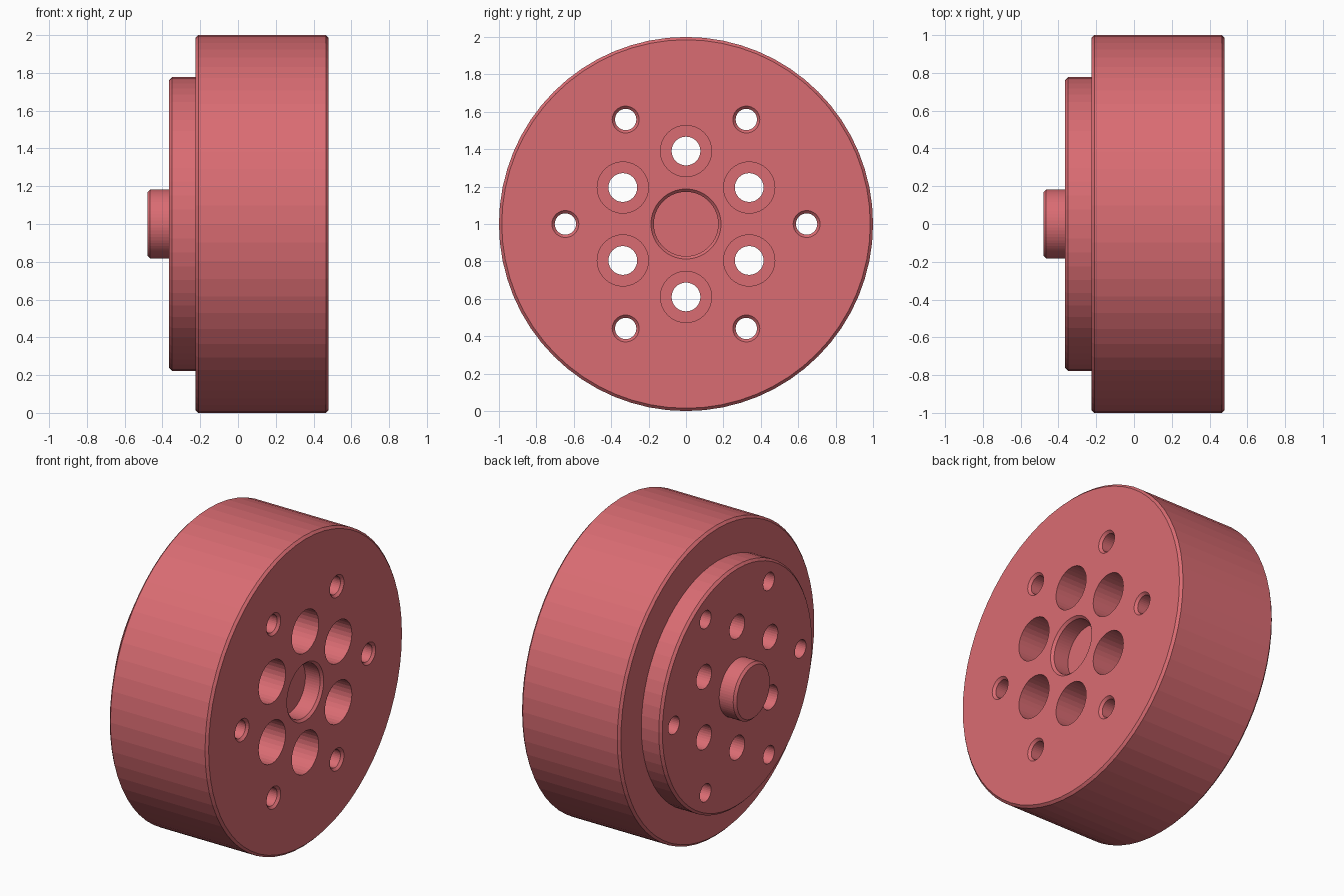
import bpy, bmesh
from math import cos, sin, tau, radians

if "Cube" in bpy.data.objects:
    bpy.data.objects.remove(bpy.data.objects["Cube"])

AXIS_Z = 1.0   # height of the wheel's axis, which runs along x
BEV = 0.015


def lathe(bm, profile, segs, y=0.0, z=AXIS_Z):
    """Revolve (x, radius) points around an x-parallel axis; both ends get a cap."""
    rings = [[bm.verts.new((x, y + r * cos(tau * i / segs), z + r * sin(tau * i / segs)))
              for i in range(segs)] for x, r in profile]
    for a, b in zip(rings, rings[1:]):
        for i in range(segs):
            j = (i + 1) % segs
            bm.faces.new((a[i], a[j], b[j], b[i]))
    bm.faces.new(rings[0])
    bm.faces.new(rings[-1])


def finish(bm, name):
    bmesh.ops.recalc_face_normals(bm, faces=bm.faces)
    mesh = bpy.data.meshes.new(name)
    bm.to_mesh(mesh)
    bm.free()
    obj = bpy.data.objects.new(name, mesh)
    bpy.context.collection.objects.link(obj)
    return obj


# Body: centre boss, hub step, main disc and round socket in the right face
bm = bmesh.new()
lathe(bm, [
    (-0.48, 0.183 - BEV), (-0.48 + BEV, 0.183), (-0.365, 0.183),
    (-0.365, 0.777 - BEV), (-0.365 + BEV, 0.777), (-0.225, 0.777),
    (-0.225, 1 - BEV), (-0.225 + BEV, 1.0), (0.48 - BEV, 1.0), (0.48, 1 - BEV),
    (0.48, 0.187), (0.48 - BEV, 0.172), (0.36, 0.172),
], 64)
body = finish(bm, "wheel_hub")
mat = bpy.data.materials.new("red")
mat.diffuse_color = (0.70, 0.15, 0.17, 1)
mat.use_nodes = True
mat.node_tree.nodes["Principled BSDF"].inputs["Base Color"].default_value = mat.diffuse_color
body.data.materials.append(mat)

# Hole cutters: inner ring of counterbored holes, outer ring of countersunk holes
bm = bmesh.new()
counterbore = [(-0.6, 0.077), (0.03, 0.077), (0.03, 0.137), (0.6, 0.137)]
countersink = [(-0.6, 0.057), (0.48 - BEV, 0.057), (0.48, 0.072), (0.6, 0.072)]
for profile, ring, start in ((counterbore, 0.39, 30), (countersink, 0.645, 0)):
    for k in range(6):
        a = radians(start + 60 * k)
        lathe(bm, profile, 32, ring * cos(a), AXIS_Z + ring * sin(a))
cutter = finish(bm, "hole_cutter")
cutter.hide_render = True
cutter.hide_viewport = True
cutter.display_type = 'WIRE'

cut = body.modifiers.new("holes", 'BOOLEAN')
cut.operation = 'DIFFERENCE'
cut.solver = 'EXACT'
cut.object = cutter
